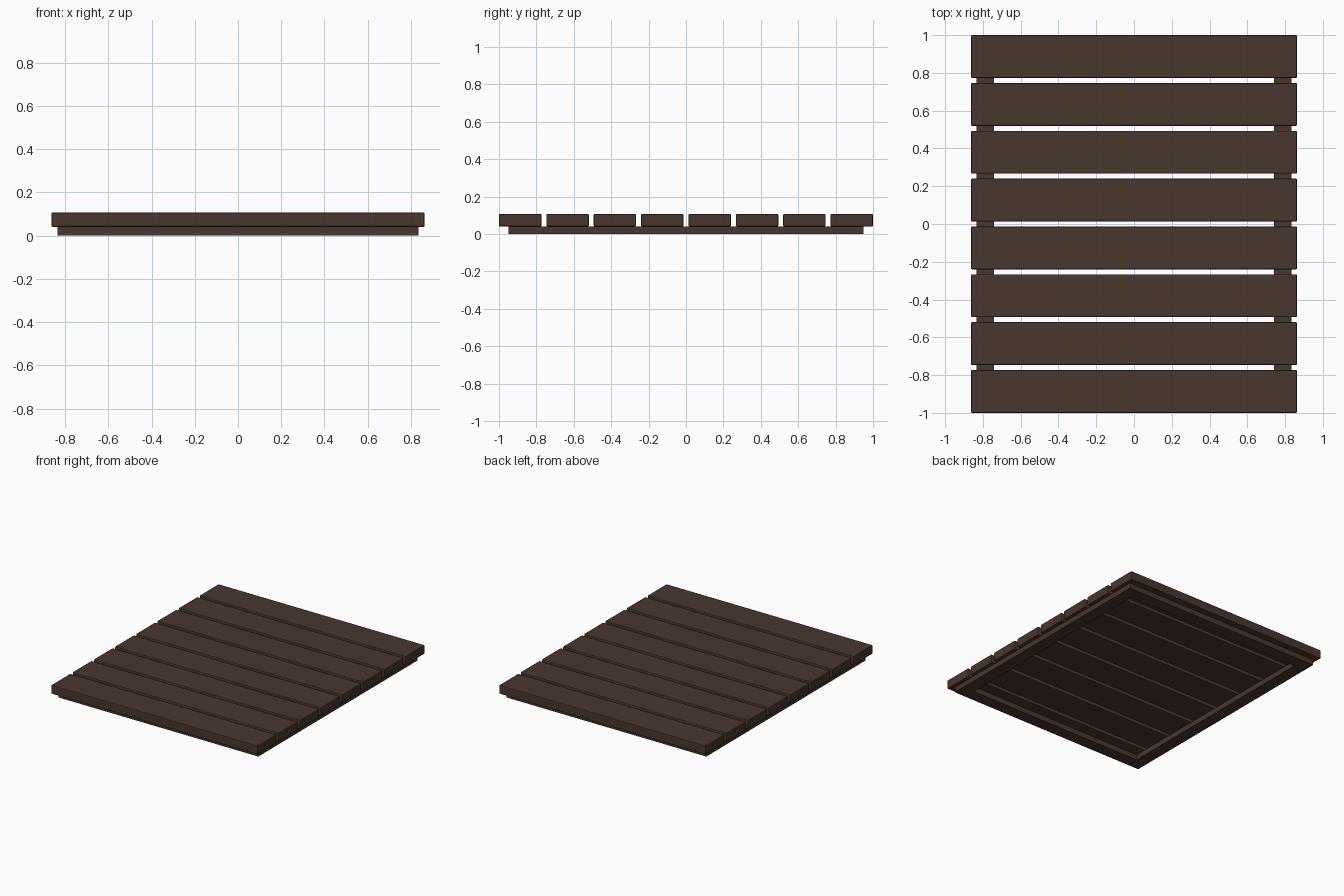
import bpy

cube = bpy.data.objects.get("Cube")
if cube:
    bpy.data.objects.remove(cube, do_unlink=True)


def make_material(name, color):
    mat = bpy.data.materials.new(name)
    mat.use_nodes = True
    mat.diffuse_color = color
    mat.node_tree.nodes["Principled BSDF"].inputs["Base Color"].default_value = color
    return mat


wood = make_material("dark brown wood", (0.065, 0.037, 0.027, 1))


def board(name, low, high, bevel=0):
    """Box between two corners, with optional chamfered edges."""
    size = [b - a for a, b in zip(low, high)]
    center = [(a + b) / 2 for a, b in zip(low, high)]
    bpy.ops.mesh.primitive_cube_add(size=1, location=center)
    obj = bpy.context.object
    obj.name = name
    obj.scale = size
    bpy.ops.object.transform_apply(location=False, rotation=False, scale=True)
    obj.data.materials.append(wood)
    if bevel:
        mod = obj.modifiers.new("softened edges", "BEVEL")
        mod.width = bevel
        mod.segments = 2
    return obj


# Deck planks, evenly spaced from front to back
COUNT, WIDTH = 8, 0.227
PITCH = (2 - WIDTH) / (COUNT - 1)
for i in range(COUNT):
    y = -1 + i * PITCH
    board(f"plank_{i + 1}", (-0.863, y, 0.04), (0.863, y + WIDTH, 0.107), 0.006)

# Support frame: side rails butted between the front and back rails
RAIL_X, RAIL_Y, RAIL_W, RAIL_TOP = 0.835, 0.95, 0.093, 0.04
INNER_X, INNER_Y = RAIL_X - RAIL_W, RAIL_Y - RAIL_W
board("left_rail", (INNER_X, -INNER_Y, 0), (RAIL_X, INNER_Y, RAIL_TOP))
board("right_rail", (-RAIL_X, -INNER_Y, 0), (-INNER_X, INNER_Y, RAIL_TOP))
board("front_rail", (-RAIL_X, -RAIL_Y, 0), (RAIL_X, -INNER_Y, RAIL_TOP))
board("back_rail", (-RAIL_X, INNER_Y, 0), (RAIL_X, RAIL_Y, RAIL_TOP))
